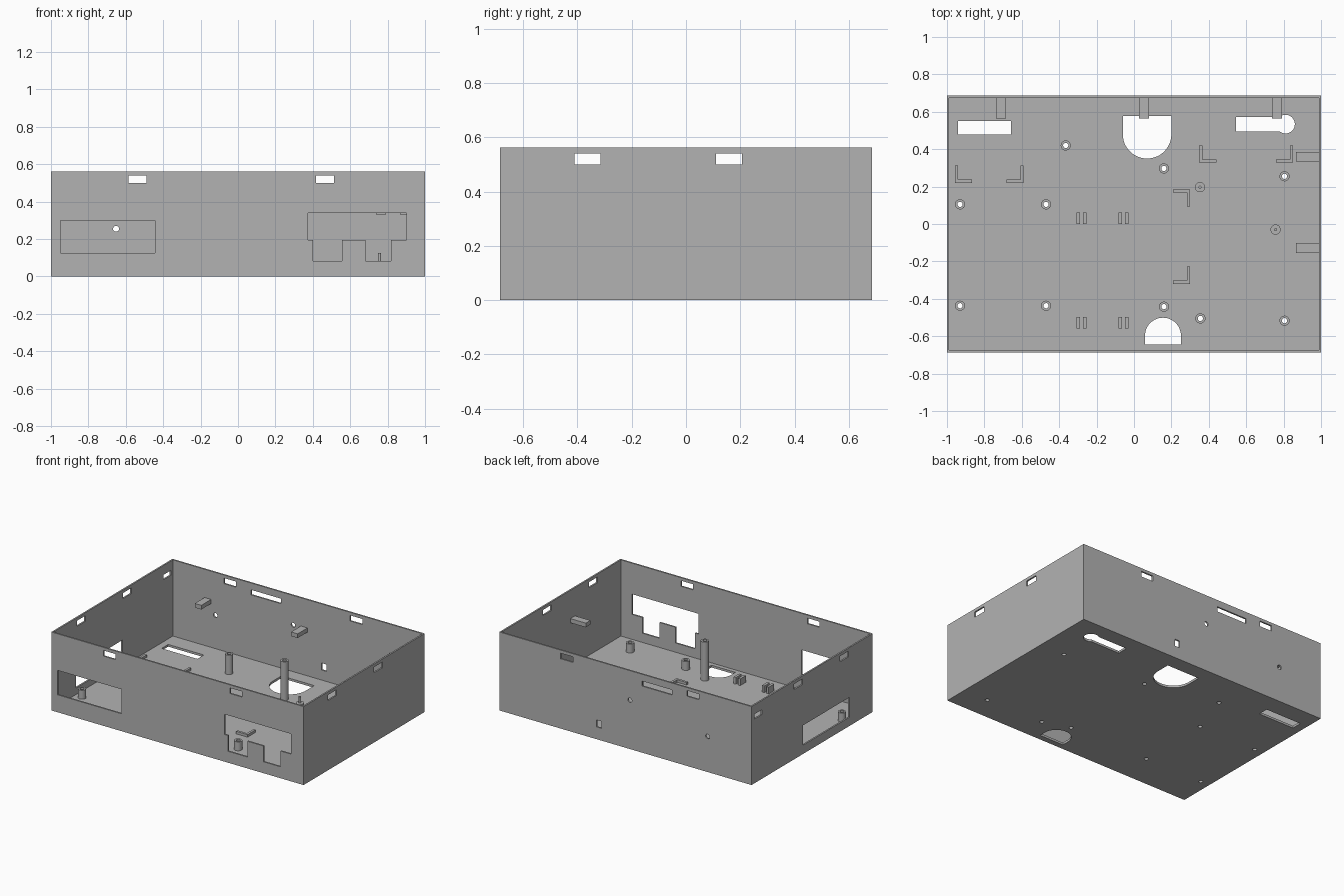
import bpy
import bmesh
from math import cos, sin, pi, radians
from mathutils import Vector

HX, HY, H, T = 1.0, 0.686, 0.562, 0.016   # half sizes, height, wall thickness

old = bpy.data.objects.get("Cube")
if old:
    bpy.data.objects.remove(old, do_unlink=True)

grey = bpy.data.materials.new("plain grey")
grey.use_nodes = True
grey.diffuse_color = (0.45, 0.45, 0.45, 1)
grey.node_tree.nodes["Principled BSDF"].inputs["Base Color"].default_value = grey.diffuse_color


def finish(bm, name, smooth=False):
    bmesh.ops.recalc_face_normals(bm, faces=bm.faces)
    mesh = bpy.data.meshes.new(name)
    bm.to_mesh(mesh)
    bm.free()
    mesh.materials.append(grey)
    if smooth:
        mesh.polygons.foreach_set("use_smooth", [True] * len(mesh.polygons))
        mesh.set_sharp_from_angle(angle=radians(35))
    ob = bpy.data.objects.new(name, mesh)
    bpy.context.scene.collection.objects.link(ob)
    return ob


def rect(u0, u1, v0, v1):
    return [(u0, v0), (u1, v0), (u1, v1), (u0, v1)]


def arc(cu, cv, r, a0, a1, n=24):
    angles = [radians(a0 + (a1 - a0) * i / n) for i in range(n + 1)]
    return [(cu + r * cos(a), cv + r * sin(a)) for a in angles]


def circle(cu, cv, r):
    return arc(cu, cv, r, 0, 345, 23)


def prism(bm, outline, axis, lo, hi):
    """Extrude a 2D outline along an axis; the other two axes keep their order."""
    def place(u, v, w):
        return {"x": (w, u, v), "y": (u, w, v), "z": (u, v, w)}[axis]
    a = [bm.verts.new(place(u, v, lo)) for u, v in outline]
    b = [bm.verts.new(place(u, v, hi)) for u, v in outline]
    bm.faces.new(a)
    bm.faces.new(b[::-1])
    n = len(a)
    for i in range(n):
        j = (i + 1) % n
        bm.faces.new((a[i], b[i], b[j], a[j]))


def tube(name, x, y, z0, z1, r_out, r_in):
    bm = bmesh.new()
    pts = [(r_in, z0), (r_out, z0), (r_out, z1), (r_in, z1)]
    verts = [bm.verts.new((x + r, y, z)) for r, z in pts]
    edges = [bm.edges.new((verts[i], verts[(i + 1) % 4])) for i in range(4)]
    bmesh.ops.spin(bm, geom=verts + edges, cent=(x, y, 0), axis=(0, 0, 1),
                   angle=2 * pi, steps=24, use_merge=True)
    bmesh.ops.remove_doubles(bm, verts=bm.verts, dist=0.0001)
    finish(bm, name, True)


# Open tray: block with the top inset and sunk to the floor
bm = bmesh.new()
prism(bm, rect(-HX, HX, -HY, HY), "z", 0, H)
bmesh.ops.recalc_face_normals(bm, faces=bm.faces)
top = max(bm.faces, key=lambda f: f.calc_center_median().z)
bmesh.ops.inset_region(bm, faces=[top], thickness=T)
sunk = bmesh.ops.extrude_discrete_faces(bm, faces=[top])["faces"][0]
bmesh.ops.translate(bm, verts=sunk.verts, vec=Vector((0, 0, T - H)))
tray = finish(bm, "tray_shell")

# Post positions
short_posts = [(0.355, -0.505), (0.805, -0.517), (0.805, 0.255), (-0.93, 0.105),
               (-0.47, 0.105), (-0.93, -0.437), (-0.47, -0.437)]
tall_posts = [(0.16, 0.297), (0.16, -0.442)]
middle_posts = [(-0.365, 0.42)]
pin_posts = [(0.353, 0.197), (0.757, -0.03)]

# Cutters for every opening
bm = bmesh.new()
front, back = (-HY - 0.03, -HY + 0.04), (HY - 0.04, HY + 0.03)
left, right = (HX - 0.04, HX + 0.03), (-HX - 0.03, -HX + 0.04)
floor = (-0.03, 0.05)

for span in (front, back):                      # lid clip slots
    for x in (-0.537, 0.465):
        prism(bm, rect(x - 0.048, x + 0.048, 0.50, 0.54), "y", *span)
for span in (left, right):
    for y in (-0.363, 0.158):
        prism(bm, rect(y - 0.048, y + 0.048, 0.50, 0.54), "x", *span)

prism(bm, rect(-0.95, -0.445, 0.125, 0.30), "y", *front)
stepped = [(0.375, 0.34), (0.375, 0.195), (0.40, 0.195), (0.40, 0.082),
           (0.555, 0.082), (0.555, 0.195), (0.683, 0.195), (0.683, 0.082),
           (0.818, 0.082), (0.818, 0.195), (0.90, 0.195), (0.90, 0.34)]
prism(bm, stepped, "y", *front)
prism(bm, rect(-0.425, 0.105, 0.063, 0.205), "x", *right)
prism(bm, rect(0.57, 0.655, 0.46, 0.495), "x", *right)
prism(bm, rect(-0.37, -0.13, 0.477, 0.513), "y", *back)
prism(bm, rect(0.19, 0.23, 0.088, 0.138), "y", *back)
prism(bm, circle(-0.652, 0.255, 0.016), "y", *back)
prism(bm, circle(-0.035, 0.35, 0.016), "y", *back)

prism(bm, rect(-0.94, -0.657, 0.478, 0.552), "z", *floor)
prism(bm, [(-0.06, 0.578), *arc(0.07, 0.48, 0.13, 180, 360), (0.20, 0.578)], "z", *floor)
prism(bm, [(0.06, -0.645), *arc(0.155, -0.597, 0.096, 180, 0), (0.25, -0.645)], "z", *floor)
prism(bm, [(0.545, 0.495), *arc(0.81, 0.534, 0.05, -130, 130), (0.545, 0.573)], "z", *floor)
for x, y in short_posts + tall_posts + middle_posts:
    prism(bm, circle(x, y, 0.014), "z", *floor)
cutter = finish(bm, "opening_cutter")
cutter.hide_render = True

# Cut the openings and keep the finished mesh
mod = tray.modifiers.new("openings", "BOOLEAN")
mod.operation, mod.solver, mod.object = "DIFFERENCE", "EXACT", cutter
cut = bpy.data.meshes.new_from_object(tray.evaluated_get(bpy.context.evaluated_depsgraph_get()))
tray.modifiers.clear()
tray.data = cut
bpy.data.objects.remove(cutter, do_unlink=True)

# Mounting posts
for name, spots, top_z in (("short_post", short_posts, 0.08),
                           ("tall_post", tall_posts, 0.295),
                           ("middle_post", middle_posts, 0.155)):
    for x, y in spots:
        tube(name, x, y, T, top_z, 0.027, 0.014)

# Posts with a locating pin
for x, y in pin_posts:
    tube("pin_post", x, y, T, 0.08, 0.027, 0.007)
    bm = bmesh.new()
    prism(bm, circle(x, y, 0.008), "z", T, 0.125)
    finish(bm, "locating_pin", True)

# Corner brackets on the floor: corner point and arm directions
L, W = 0.092, 0.017
for x, y, dx, dy in ((-0.957, 0.22, 1, 1), (-0.59, 0.22, -1, 1), (0.348, 0.328, 1, 1),
                     (0.85, 0.328, -1, 1), (0.30, 0.185, -1, -1), (0.30, -0.32, -1, 1)):
    steps = ((0, 0), (L, 0), (L, W), (W, W), (W, L), (0, L))
    bm = bmesh.new()
    prism(bm, [(x + dx * u, y + dy * v) for u, v in steps], "z", T - 0.004, 0.034)
    finish(bm, "corner_bracket")

# Paired ribs
for y in (0.03, -0.527):
    for x in (-0.299, -0.264, -0.074, -0.039):
        bm = bmesh.new()
        prism(bm, rect(x - 0.009, x + 0.009, y - 0.031, y + 0.031), "z", T - 0.004, 0.064)
        finish(bm, "floor_rib")

# Support ledges on the back and left walls
ledges = [rect(x - 0.026, x + 0.026, 0.563, HY - T + 0.004) for x in (-0.711, 0.053, 0.765)]
ledges += [rect(0.866, HX - T + 0.004, y - 0.026, y + 0.026) for y in (0.36, -0.128)]
for outline in ledges:
    bm = bmesh.new()
    prism(bm, outline, "z", 0.33, 0.36)
    finish(bm, "wall_ledge")
